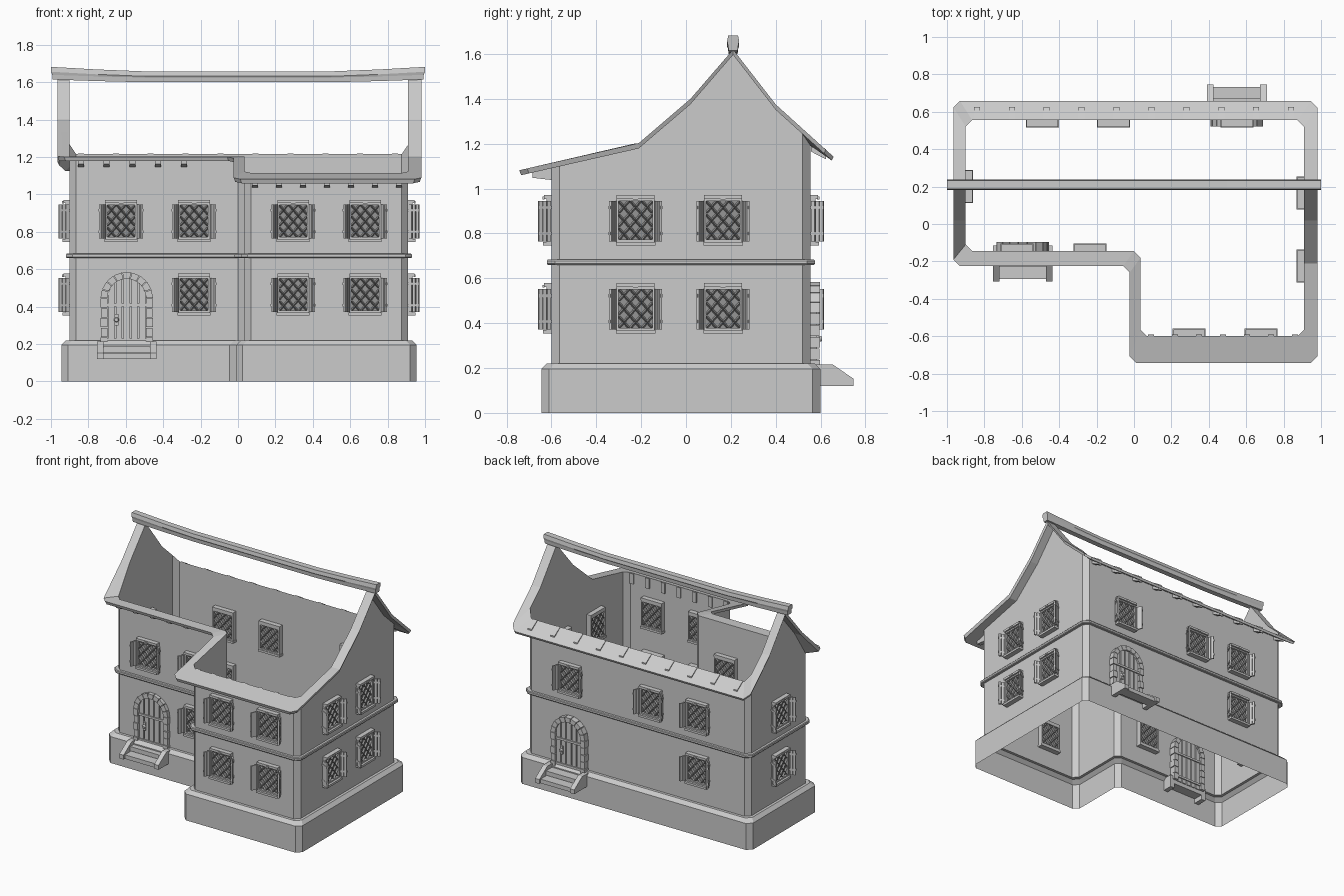
import bpy, bmesh, math
from mathutils import Matrix, Vector

if "Cube" in bpy.data.objects:
    bpy.data.objects.remove(bpy.data.objects["Cube"])


def make_material(name, shade):
    mat = bpy.data.materials.new(name)
    mat.use_nodes = True
    mat.diffuse_color = (shade, shade, shade, 1)
    mat.node_tree.nodes["Principled BSDF"].inputs["Base Color"].default_value = mat.diffuse_color
    return mat


stone = make_material("plain_grey", 0.6)
glass = make_material("dark_grey_glazing", 0.3)


def make_mesh(name, bm, fix_normals=True, materials=(stone,)):
    if fix_normals:
        bmesh.ops.recalc_face_normals(bm, faces=bm.faces)
    mesh = bpy.data.meshes.new(name)
    bm.to_mesh(mesh)
    bm.free()
    for mat in materials:
        mesh.materials.append(mat)
    return mesh


def add(name, mesh, matrix=None):
    obj = bpy.data.objects.new(name, mesh)
    bpy.context.collection.objects.link(obj)
    if matrix:
        obj.matrix_world = matrix
    return obj


def prism(bm, points, axis, a, b):
    """Extrude a flat polygon along one axis from a to b."""
    place = {"x": lambda u, w, t: (t, u, w),
             "y": lambda u, w, t: (u, t, w),
             "z": lambda u, w, t: (u, w, t)}[axis]
    ends = [[bm.verts.new(place(u, w, t)) for u, w in points] for t in (a, b)]
    n = len(points)
    bm.faces.new(ends[0])
    bm.faces.new(ends[1][::-1])
    for i in range(n):
        j = (i + 1) % n
        bm.faces.new((ends[0][j], ends[0][i], ends[1][i], ends[1][j]))


def box(bm, x0, x1, y0, y1, z0, z1):
    prism(bm, [(x0, z0), (x1, z0), (x1, z1), (x0, z1)], "y", y0, y1)


def skin(bm, rings, loop=False):
    """Bridge closed rings of points with quads."""
    rows = [[bm.verts.new(p) for p in ring] for ring in rings]
    pairs = list(zip(rows, rows[1:])) + ([(rows[-1], rows[0])] if loop else [])
    for low, high in pairs:
        for i in range(len(low)):
            j = (i + 1) % len(low)
            bm.faces.new((low[i], low[j], high[j], high[i]))


# Roof section: height as a function of depth
ROOF = [(-0.75, 1.08), (-0.21, 1.205), (0.02, 1.40), (0.21, 1.62), (0.4, 1.375), (0.66, 1.14)]
LEFT, FRONT, STEP, WING, RIGHT, BACK = -0.9, -0.145, 0.035, -0.6, 0.91, 0.555


def roof(y):
    for (ya, za), (yb, zb) in zip(ROOF, ROOF[1:]):
        if y <= yb:
            break
    z = za + (zb - za) * (y - ya) / (yb - ya)
    # the eaves flatten at the wall heads
    return min(z, 1.203 if y < 0 else 1.215) if y < -0.1 or y > 0.54 else z


def outline(offsets, chamfer=0.035):
    """L-shaped plan with chamfered corners, pushed out per side."""
    l, f, s, w, r, b = offsets if isinstance(offsets, tuple) else (offsets,) * 6
    xl, yf, xs = LEFT - l, FRONT - f, STEP - s
    yw, xr, yb = WING - w, RIGHT + r, BACK + b
    corners = [Vector(p) for p in ((xl, yf), (xs, yf), (xs, yw), (xr, yw), (xr, yb), (xl, yb))]
    breaks = [y for y, z in ROOF[1:5]]
    pts = []
    for i, p in enumerate(corners):
        for q in (corners[i - 1], corners[(i + 1) % 6]):
            pts.append(tuple(p + (q - p).normalized() * chamfer))
        if i == 3:
            pts += [(xr, y) for y in breaks]
        if i == 5:
            pts += [(xl, y) for y in breaks[:0:-1]]
    return pts


def level(offset, z):
    return [(x, y, z) for x, y in outline(offset)]


def under_roof(offset, drop):
    return [(x, y, roof(y) - drop) for x, y in outline(offset)]


# Plinth and walls as open shells
bm = bmesh.new()
skin(bm, [level(0.045, 0), level(0.045, 0.195), level(0.02, 0.22), level(0, 0.22)])
add("plinth", make_mesh("plinth", bm, False))
bm = bmesh.new()
skin(bm, [level(0, 0.22), under_roof(0, 0.01)])
add("walls", make_mesh("walls", bm, False))

# String course between the floors
bm = bmesh.new()
skin(bm, [level(0, 0.66), level(0.016, 0.66), level(0.02, 0.665),
          level(0.02, 0.678), level(0.016, 0.683), level(0, 0.683)], True)
add("string_course", make_mesh("string_course", bm))

# Roof rim that overhangs the walls, undercut at the edge
eaves = (0.065, 0.08, 0.058, 0.143, 0.07, 0.103)
undercut = tuple(e - 0.008 for e in eaves)
bm = bmesh.new()
skin(bm, [under_roof(0, 0.024), under_roof(undercut, 0.024), under_roof(eaves, 0), under_roof(0, 0)], True)
add("roof_rim", make_mesh("roof_rim", bm))

# Sagging ridge beam
bm = bmesh.new()
rows = []
section = [(-0.02, 1.6), (0.02, 1.6), (0.023, 1.625), (0.027, 1.632),
           (0.022, 1.658), (-0.022, 1.658), (-0.027, 1.632), (-0.023, 1.625)]
for x, lift in ((-1, 0.024), (-0.75, 0.01), (-0.5, 0), (0.5, 0), (0.75, 0.01), (1, 0.024)):
    rows.append([(x, 0.21 + y, z + lift) if z > 1.63 else (x * 0.993, 0.21 + y, z + lift * 0.6)
                 for y, z in section])
skin(bm, rows)
bm.verts.ensure_lookup_table()
bm.faces.new(bm.verts[:8])
bm.faces.new(bm.verts[-8:])
add("ridge_beam", make_mesh("ridge_beam", bm))

# Rafter tails under the eaves
bm = bmesh.new()


def rafters(count, x0, x1, y_in, y_out, depth_in, depth_out, lift):
    zi, zo = roof(y_in), roof(y_out)
    for i in range(count):
        x = x0 + (x1 - x0) * i / (count - 1)
        prism(bm, [(y_in, zi - depth_in), (y_out, zo - depth_out), (y_out, zo + lift), (y_in, zi + lift)],
              "x", x - 0.016, x + 0.016)


rafters(5, -0.84, -0.29, FRONT - 0.002, FRONT - 0.055, 0.055, 0.04, -0.005)
rafters(7, 0.09, 0.86, WING + 0.01, WING - 0.085, 0.08, 0.047, -0.003)
rafters(10, -0.84, 0.84, BACK + 0.002, BACK + 0.07, 0.05, 0.042, 0.003)
add("rafter_tails", make_mesh("rafter_tails", bm))


# Window: local -y points out of the wall
def lattice_bar(bm, x0, z0, x1, z1, y, peak):
    w = 0.008
    skin(bm, [[(x - w, y, z), (x, y + peak, z), (x + w, y, z)] for x, z in ((x0, z0), (x1, z1))])


def build_window():
    bm = bmesh.new()
    hw, hh = 0.075, 0.086
    box(bm, -hw, hw, -0.006, 0.026, -hh, hh)
    # crossed lattice bars on both faces
    for slope in (-1.15, 1.15):
        for i in range(-2, 3):
            k = i * 0.06
            ends = sorted(((-hh - k) / slope, (hh - k) / slope))
            x0, x1 = max(-hw, ends[0]), min(hw, ends[1])
            for y, peak in ((-0.006, -0.012), (0.026, 0.009)):
                lattice_bar(bm, x0, slope * x0 + k, x1, slope * x1 + k, y, peak)
    for face in bm.faces:
        face.material_index = 1
    # frame, sill and head
    for s in (-1, 1):
        box(bm, *sorted((s * hw, s * 0.084)), -0.022, 0.036, -0.097, 0.097)
        box(bm, -0.084, 0.084, -0.022, 0.036, *sorted((s * hh, s * 0.097)))
    box(bm, -0.088, 0.088, -0.038, 0.04, -0.112, -0.096)
    box(bm, -0.085, 0.085, -0.034, 0.036, 0.096, 0.113)
    box(bm, -0.012, 0.012, -0.04, -0.03, 0.094, 0.106)
    # opened shutters made of three planks
    for s in (-1, 1):
        hinge, tip = Vector((s * 0.086, -0.003)), Vector((s * 0.113, -0.06))
        side = Vector((s * 0.005, 0.002))
        for i in range(3):
            p, q = hinge.lerp(tip, i / 3 + 0.03), hinge.lerp(tip, (i + 1) / 3 - 0.03)
            prism(bm, [p - side, q - side, q + side, p + side], "z", -0.094, 0.087)
        for z in (-0.065, 0.05):
            prism(bm, [hinge, tip, tip + side * 1.5, hinge + side * 1.5], "z", z, z + 0.014)
    return make_mesh("window", bm, materials=(stone, glass))


# Door: origin at wall plane and ground level
def build_door():
    bm = bmesh.new()
    inner, outer, spring, foot = 0.104, 0.14, 0.445, 0.185
    for i in range(5):
        step = (spring - foot) / 5
        grow = 0.003 * (i % 2)
        for s in (-1, 1):
            a, b = sorted((s * inner, s * (outer - grow)))
            box(bm, a, b, -0.042 + grow, 0.035, foot + step * i + 0.002, foot + step * (i + 1) - 0.002)
    for i in range(9):
        block = []
        for radius, t in ((inner, 0.04), (outer, 0.04), (outer, 0.96), (inner, 0.96)):
            angle = math.pi * (i + t) / 9
            block.append((radius * math.cos(angle), spring + radius * math.sin(angle)))
        prism(bm, block, "y", -0.042, 0.035)
    # planks following the arch
    width = inner * 2 / 5
    for i in range(5):
        x0, x1 = -inner + width * i + 0.004, -inner + width * (i + 1) - 0.004
        top = [(x, spring + math.sqrt(inner ** 2 - x ** 2)) for x in (x1, (x0 + x1) / 2, x0)]
        prism(bm, [(x0, foot), (x1, foot)] + top, "y", -0.028, 0.022)
    for z in (0.215, 0.4):
        box(bm, -inner, inner, -0.036, 0.03, z, z + 0.016)
    box(bm, -inner, inner, -0.012, 0.008, foot, spring)
    box(bm, -0.065, -0.045, -0.038, -0.02, 0.3, 0.36)
    knob = Matrix.Translation((-0.055, -0.044, 0.33)) @ Matrix.Rotation(math.pi / 2, 4, "X")
    bmesh.ops.create_cone(bm, cap_ends=True, segments=10, radius1=0.014, radius2=0.01, depth=0.014, matrix=knob)
    return make_mesh("door", bm)


# Steps with sloping side walls
def build_steps():
    bm = bmesh.new()
    side = [(0, 0.12), (-0.192, 0.12), (-0.192, 0.152), (-0.1, 0.215), (0, 0.215)]
    for s in (-1, 1):
        prism(bm, side, "x", s * 0.125, s * 0.16)
    box(bm, -0.125, 0.125, -0.115, 0, 0.155, 0.187)
    box(bm, -0.125, 0.125, -0.178, -0.1, 0.12, 0.15)
    return make_mesh("steps", bm)


def on_wall(x, y, z, turn):
    return Matrix.Translation((x, y, z)) @ Matrix.Rotation(math.radians(turn), 4, "Z")


# Windows on every wall
window, door, steps = build_window(), build_door(), build_steps()
UP, DOWN = 0.858, 0.465
spots = [(-0.625, FRONT, UP, 0)]
for z in (UP, DOWN):
    spots += [(-0.235, FRONT, z, 0), (0.295, WING, z, 0), (0.68, WING, z, 0)]
    spots += [(RIGHT, -0.225, z, 90), (RIGHT, 0.165, z, 90), (LEFT, 0.2, z, -90)]
    spots.append((-0.49, BACK, z, 180))
spots += [(-0.11, BACK, UP, 180), (0.55, BACK, UP, 180)]
for i, spot in enumerate(spots):
    add(f"window_{i + 1}", window, on_wall(*spot))

# Front and back doors
add("front_door", door, on_wall(-0.595, FRONT + 0.015, 0, 0))
add("front_steps", steps, on_wall(-0.595, FRONT + 0.03, 0, 0))
add("back_door", door, on_wall(0.55, BACK, 0, 180))
add("back_steps", steps, on_wall(0.55, BACK, 0, 180))
